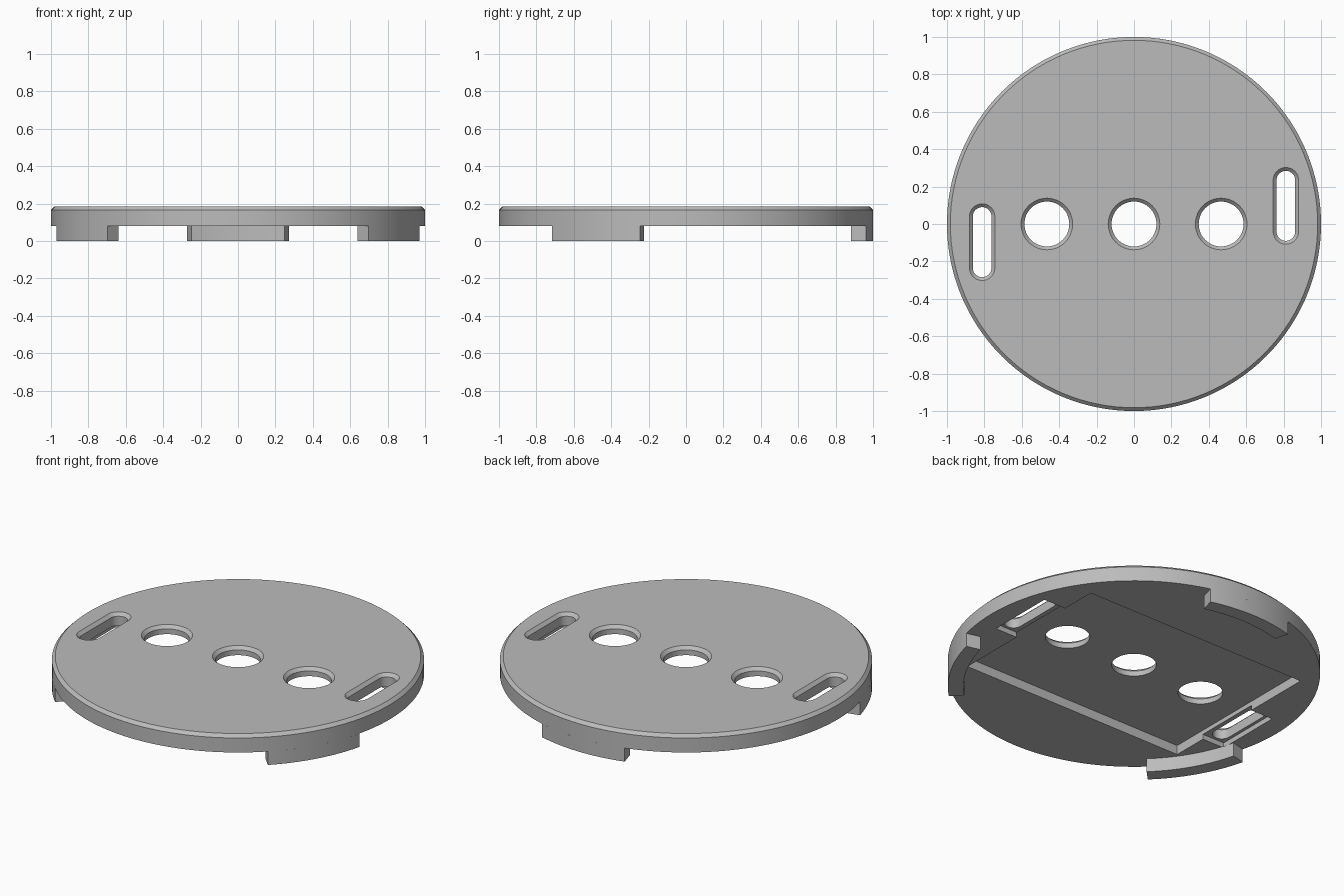
import bpy, bmesh
from math import pi, sin, cos, radians

if "Cube" in bpy.data.objects:
    bpy.data.objects.remove(bpy.data.objects["Cube"])

UNDER, TOP, CHAMFER = 0.08, 0.184, 0.018
SHOULDER = TOP - CHAMFER

grey = bpy.data.materials.new("plain grey")
grey.use_nodes = True
grey.diffuse_color = (0.5, 0.5, 0.5, 1)
grey.node_tree.nodes["Principled BSDF"].inputs["Base Color"].default_value = (0.5, 0.5, 0.5, 1)


def loft(name, rings):
    """Closed solid through a stack of (outline, z) rings."""
    bm = bmesh.new()
    loops = [[bm.verts.new((x, y, z)) for x, y in pts] for pts, z in rings]
    n = len(loops[0])
    for low, high in zip(loops, loops[1:]):
        for i in range(n):
            j = (i + 1) % n
            bm.faces.new((low[i], low[j], high[j], high[i]))
    bm.faces.new(loops[0][::-1])
    bm.faces.new(loops[-1])
    bmesh.ops.recalc_face_normals(bm, faces=bm.faces)
    mesh = bpy.data.meshes.new(name)
    bm.to_mesh(mesh)
    bm.free()
    mesh.materials.append(grey)
    obj = bpy.data.objects.new(name, mesh)
    bpy.context.collection.objects.link(obj)
    return obj


def stadium(cx, cy, half, r, steps=24):
    """Round-ended outline along y; a circle when half is zero."""
    pts = []
    for end, start in ((half, 0), (-half, pi)):
        last = steps + 1 if half else steps
        for i in range(last):
            a = start + pi * i / steps
            pts.append((cx + r * cos(a), cy + end + r * sin(a)))
    return pts


def box_outline(x0, x1, y0, y1):
    return [(x0, y0), (x1, y0), (x1, y1), (x0, y1)]


def arc(r, a0, a1, steps=16):
    return [(r * cos(a0 + (a1 - a0) * i / steps), r * sin(a0 + (a1 - a0) * i / steps))
            for i in range(steps + 1)]


def opening(name, cx, cy, half, r):
    """Through cutter, widening at the top to leave a chamfer."""
    straight, flare = stadium(cx, cy, half, r), stadium(cx, cy, half, r + 2 * CHAMFER)
    return loft(name, [(straight, 0), (straight, SHOULDER), (flare, TOP + CHAMFER)])


def finish(obj):
    bpy.ops.object.select_all(action="DESELECT")
    obj.select_set(True)
    bpy.context.view_layer.objects.active = obj
    bpy.ops.object.shade_smooth_by_angle(angle=radians(30))


# Round plate with a chamfered upper edge
rim = stadium(0, 0, 0, 1, 64)
plate = loft("round_plate", [(rim, UNDER), (rim, SHOULDER),
                             (stadium(0, 0, 0, 1 - CHAMFER, 64), TOP)])

# Rectangular pocket underneath, three round holes
pocket = box_outline(-0.735, 0.735, -0.515, 0.515)
cutters = [loft("pocket_cutter", [(pocket, 0), (pocket, 0.135)])]
for x in (-0.466, 0, 0.466):
    cutters.append(opening("hole_cutter", x, 0, 0, 0.12))

# Two offset slots, each with a shallow recess joining the pocket
for s in (-1, 1):
    xs, ys = sorted((s * 0.6, s * 0.88)), sorted((s * -0.105, s * 0.3))
    recess = box_outline(*xs, *ys)
    cutters.append(loft("recess_cutter", [(recess, 0), (recess, 0.11)]))
    cutters.append(opening("slot_cutter", s * 0.812, s * 0.097, 0.137, 0.05))

bpy.context.view_layer.objects.active = plate
for cutter in cutters:
    cutter.hide_render = True
    mod = plate.modifiers.new("cut", "BOOLEAN")
    mod.operation, mod.solver, mod.object = "DIFFERENCE", "EXACT", cutter
    bpy.ops.object.modifier_apply(modifier=mod.name)
    bpy.data.objects.remove(cutter)
finish(plate)

# Three curved feet spaced evenly round the rim
for name, angle in (("back_foot", 90), ("right_foot", 210), ("left_foot", 330)):
    a0, a1 = radians(angle - 15.75), radians(angle + 15.75)
    outline = arc(1, a0, a1) + arc(0.916, a1, a0)
    finish(loft(name, [(outline, 0), (outline, UNDER)]))
